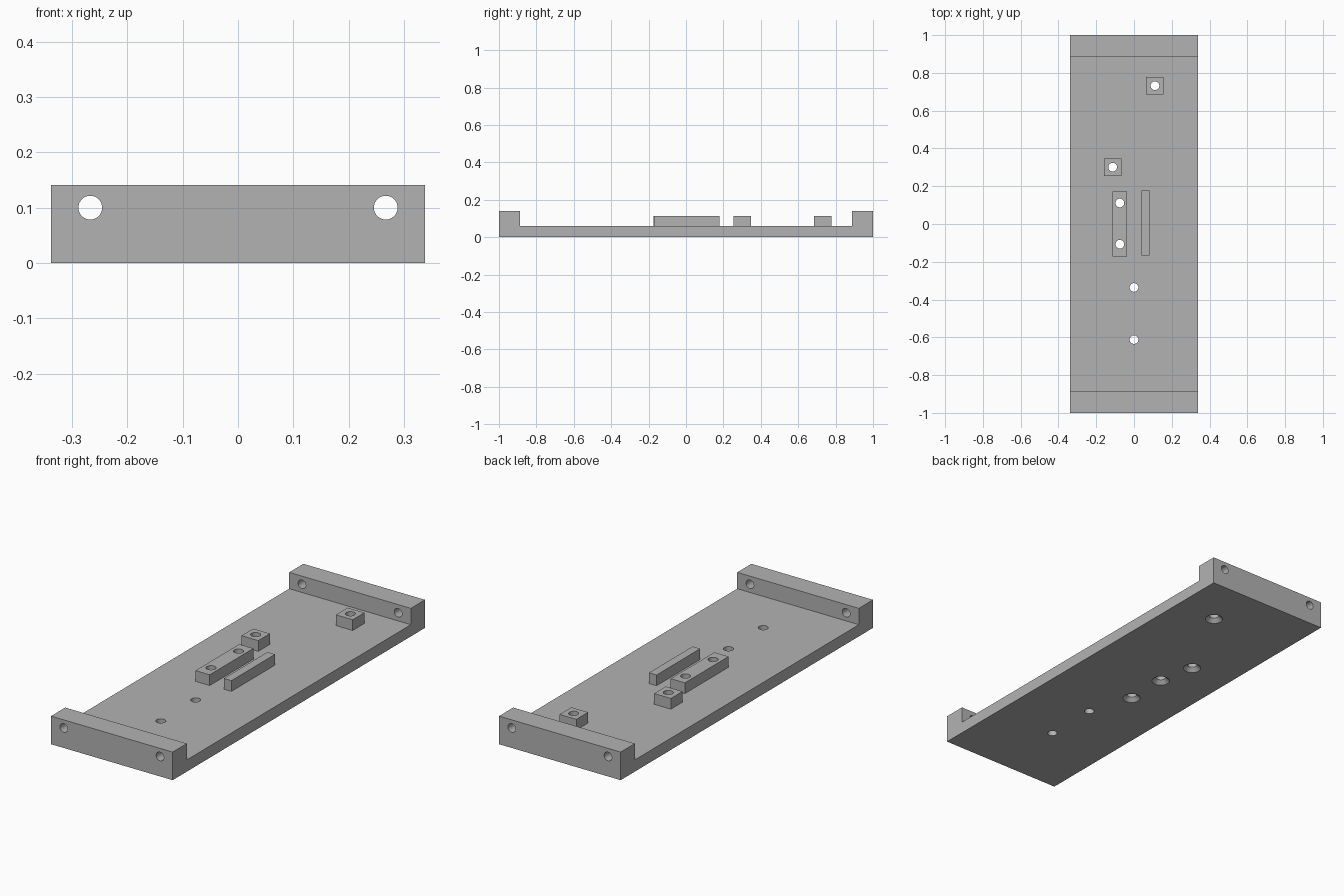
import bpy, bmesh, math
from mathutils import Matrix

cube = bpy.data.objects.get("Cube")
if cube:
    bpy.data.objects.remove(cube, do_unlink=True)

HALF_W, FLOOR, WALL_TOP, PAD_TOP = 0.3375, 0.059, 0.141, 0.113
INNER_Y = 0.888
HOLE_R, SINK_R = 0.023, 0.042

grey = bpy.data.materials.new("plain grey")
grey.use_nodes = True
colour = (0.45, 0.45, 0.45, 1)
grey.diffuse_color = colour
grey.node_tree.nodes["Principled BSDF"].inputs["Base Color"].default_value = colour


def finish(name, bm):
    bmesh.ops.recalc_face_normals(bm, faces=bm.faces)
    mesh = bpy.data.meshes.new(name)
    bm.to_mesh(mesh)
    bm.free()
    mesh.materials.append(grey)
    obj = bpy.data.objects.new(name, mesh)
    bpy.context.collection.objects.link(obj)
    return obj


def block(name, x0, x1, y0, y1, z0, z1):
    bm = bmesh.new()
    mat = Matrix.Translation(((x0 + x1) / 2, (y0 + y1) / 2, (z0 + z1) / 2))
    bmesh.ops.create_cube(bm, size=1, matrix=mat @ Matrix.Diagonal((x1 - x0, y1 - y0, z1 - z0, 1)))
    return finish(name, bm)


def add_pin(bm, centre, r1, r2, depth, along_y=False):
    turn = Matrix.Rotation(math.pi / 2, 4, "X") if along_y else Matrix()
    bmesh.ops.create_cone(bm, cap_ends=True, segments=32, radius1=r1, radius2=r2,
                          depth=depth, matrix=Matrix.Translation(centre) @ turn)


# Tray: channel profile with a raised wall at each end, extruded across the width
profile = [(-1, 0), (1, 0), (1, WALL_TOP), (INNER_Y, WALL_TOP), (INNER_Y, FLOOR),
           (-INNER_Y, FLOOR), (-INNER_Y, WALL_TOP), (-1, WALL_TOP)]
bm = bmesh.new()
face = bm.faces.new([bm.verts.new((-HALF_W, y, z)) for y, z in profile])
extruded = bmesh.ops.extrude_face_region(bm, geom=[face], use_keep_orig=True)
bmesh.ops.translate(bm, vec=(2 * HALF_W, 0, 0),
                    verts=[v for v in extruded["geom"] if isinstance(v, bmesh.types.BMVert)])
tray = finish("tray", bm)

# Raised pads and guide rail on the floor
back_pad = block("back_pad", 0.064, 0.157, 0.685, 0.778, FLOOR, PAD_TOP)
middle_pad = block("middle_pad", -0.159, -0.066, 0.255, 0.347, FLOOR, PAD_TOP)
long_pad = block("long_pad", -0.115, -0.036, -0.173, 0.173, FLOOR, PAD_TOP)
rail = block("guide_rail", 0.039, 0.081, -0.168, 0.178, FLOOR, PAD_TOP)

# Cutters: vertical holes, wall holes, and countersinks under the pads
pad_holes = [(0.111, 0.732), (-0.113, 0.301), (-0.075, 0.111), (-0.075, -0.107)]
floor_holes = [(0, -0.336), (0, -0.612)]
pins, sinks = bmesh.new(), bmesh.new()
for x, y in pad_holes + floor_holes:
    add_pin(pins, (x, y, 0.1), HOLE_R, HOLE_R, 0.4)
for x in (-0.267, 0.267):
    for y in (-0.945, 0.945):
        add_pin(pins, (x, y, 0.1), 0.0215, 0.0215, 0.2, along_y=True)
for x, y in pad_holes:
    add_pin(sinks, (x, y, 0.005), SINK_R + 0.01, HOLE_R - 0.001, 0.03)
cutters = [finish("hole_cutter", pins), finish("countersink_cutter", sinks)]

# Drill the parts, then drop the cutters
for obj, tools in ((tray, cutters), (back_pad, cutters[:1]),
                   (middle_pad, cutters[:1]), (long_pad, cutters[:1])):
    for tool in tools:
        mod = obj.modifiers.new("drill", "BOOLEAN")
        mod.operation = "DIFFERENCE"
        mod.solver = "EXACT"
        mod.object = tool
        with bpy.context.temp_override(object=obj, active_object=obj, selected_objects=[obj]):
            bpy.ops.object.modifier_apply(modifier=mod.name)
for tool in cutters:
    bpy.data.objects.remove(tool, do_unlink=True)

# Round hole walls, crisp edges elsewhere
bpy.ops.object.select_all(action="DESELECT")
for obj in (tray, back_pad, middle_pad, long_pad, rail):
    obj.select_set(True)
bpy.context.view_layer.objects.active = tray
bpy.ops.object.shade_smooth_by_angle(angle=math.radians(30))
